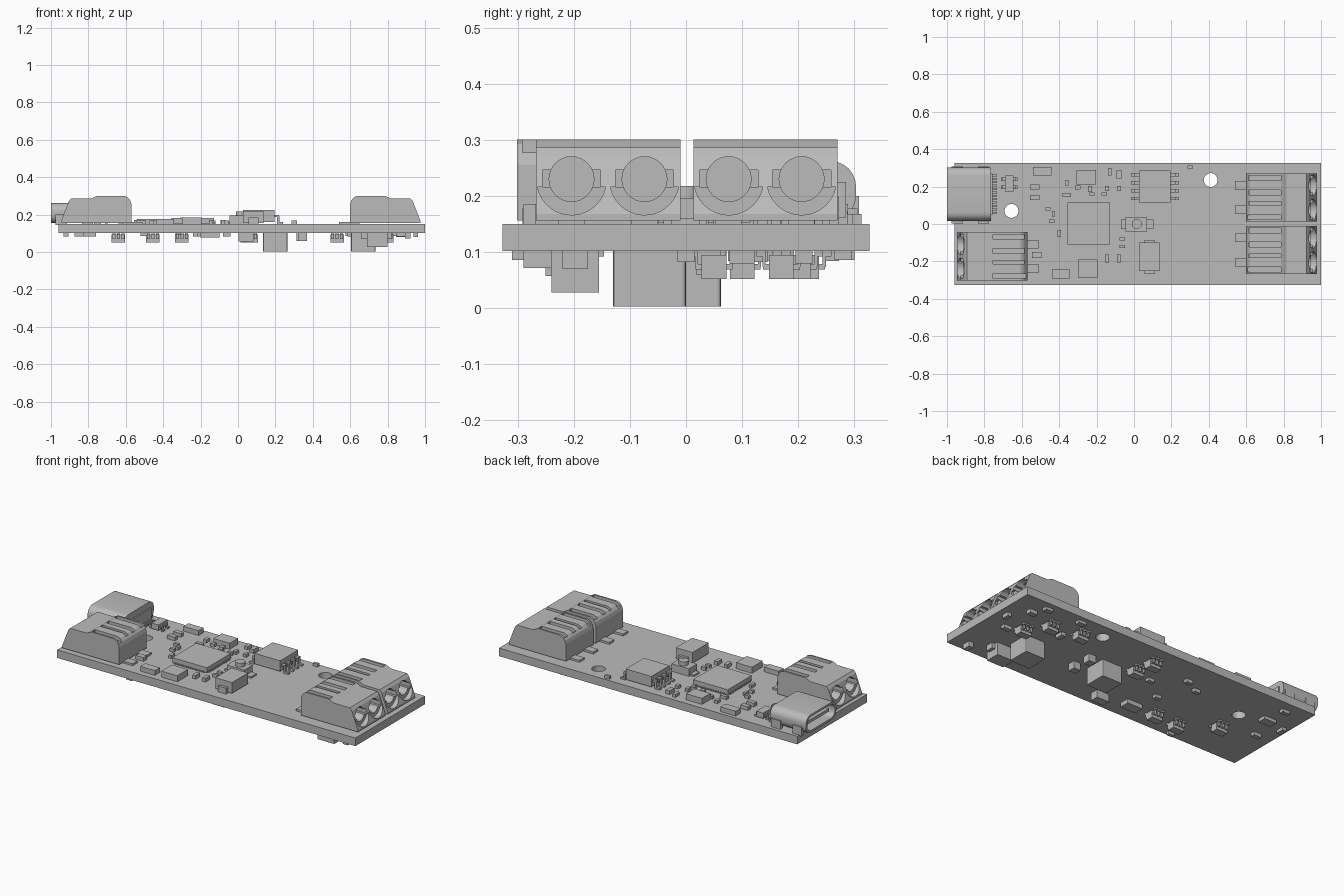
import bpy, bmesh
from math import sin, cos, pi, radians
from mathutils import Vector

cube = bpy.data.objects.get("Cube")
if cube:
    bpy.data.objects.remove(cube)

grey = bpy.data.materials.new("plain grey")
grey.use_nodes = True
grey.diffuse_color = (0.5, 0.5, 0.5, 1)
grey.node_tree.nodes["Principled BSDF"].inputs["Base Color"].default_value = (0.5, 0.5, 0.5, 1)

TOP, BOTTOM = 0.15, 0.102


def finish(name, bm):
    bmesh.ops.recalc_face_normals(bm, faces=bm.faces)
    mesh = bpy.data.meshes.new(name)
    bm.to_mesh(mesh)
    bm.free()
    mesh.materials.append(grey)
    ob = bpy.data.objects.new(name, mesh)
    bpy.context.collection.objects.link(ob)
    return ob


def add_box(bm, x0, x1, y0, y1, z0, z1):
    verts = bmesh.ops.create_cube(bm, size=1)["verts"]
    for v in verts:
        v.co = Vector((x1 if v.co.x > 0 else x0, y1 if v.co.y > 0 else y0, z1 if v.co.z > 0 else z0))


def box(name, *limits):
    bm = bmesh.new()
    add_box(bm, *limits)
    return finish(name, bm)


def prism(name, points, axis, a, b):
    """Extrude a closed 2D outline along one axis, from a to b."""
    place = {"x": lambda p, t: (t, p[0], p[1]),
             "y": lambda p, t: (p[0], t, p[1]),
             "z": lambda p, t: (p[0], p[1], t)}[axis]
    bm = bmesh.new()
    face = bm.faces.new([bm.verts.new(place(p, a)) for p in points])
    new = bmesh.ops.extrude_face_region(bm, geom=[face])["geom"]
    shift = Vector(place((0, 0), b - a))
    bmesh.ops.translate(bm, vec=shift, verts=[v for v in new if isinstance(v, bmesh.types.BMVert)])
    return finish(name, bm)


def circle(cx, cy, r, n=32):
    return [(cx + r * cos(2 * pi * i / n), cy + r * sin(2 * pi * i / n)) for i in range(n)]


def round_rect(x0, x1, y0, y1, r, n=6):
    pts = []
    for k, (cx, cy) in enumerate([(x1 - r, y1 - r), (x0 + r, y1 - r), (x0 + r, y0 + r), (x1 - r, y0 + r)]):
        for i in range(n + 1):
            a = pi / 2 * (k + i / n)
            pts.append((cx + r * cos(a), cy + r * sin(a)))
    return pts


def cut(ob, *cutters):
    for c in cutters:
        mod = ob.modifiers.new("cut", "BOOLEAN")
        mod.operation = "DIFFERENCE"
        mod.solver = "EXACT"
        mod.object = c
        c.hide_render = True
        c.hide_set(True)


def smooth(ob):
    bpy.ops.object.select_all(action="DESELECT")
    ob.select_set(True)
    bpy.context.view_layer.objects.active = ob
    bpy.ops.object.shade_smooth_by_angle(angle=radians(30))


# Board with two mounting holes
board = box("board", -0.96, 1.0, -0.327, 0.327, BOTTOM, TOP)
cut(board, *[prism("hole_cutter", circle(x, y, 0.037), "z", 0, 0.2) for x, y in [(0.41, 0.235), (-0.655, 0.07)]])

# Wire terminal blocks: side profile measured from the back to the wire end
PROFILE = [(0, 0), (0, .1), (.006, .12), (.02, .137), (.04, .145), (.185, .145), (.215, .13),
           (.322, .13), (.335, .115), (.375, .012), (.375, 0)]


def terminal(name, back, side, y0):
    base = 0.156
    block = prism(name, [(back + side * u, base + h) for u, h in PROFILE], "y", y0, y0 + 0.257)

    def span(u0, u1):
        return sorted((back + side * u0, back + side * u1))

    cutters = []
    bores = [y0 + 0.063, y0 + 0.193]
    for y in bores:
        cutters.append(prism("bore_cutter", circle(y, 0.23, 0.04), "x", *span(0.2, 0.45)))
        cutters.append(box("wing_cutter", *span(0.25, 0.45), y - 0.052, y + 0.052, 0.216, 0.246))
        funnel = [p for p in circle(y, 0.228, 0.062) if p[1] < 0.217]
        cutters.append(prism("funnel_cutter", funnel, "x", *span(0.345, 0.45)))
    for s, e in [(.01, .036), (.088, .107), (.143, .17), (.22, .246)]:
        cutters.append(box("slot_cutter", *span(-0.05 if s < .02 else 0.015, 0.185), y0 + s, y0 + e, 0.277, 0.33))
    cut(block, *cutters)
    bm = bmesh.new()
    for y in bores:
        add_box(bm, *span(-0.06, 0.05), y - 0.023, y + 0.023, TOP, 0.162)
    finish(name + "_leads", bm)


terminal("right_terminal_back", 0.6, 1, 0.013)
terminal("right_terminal_front", 0.6, 1, -0.267)
terminal("left_terminal", -0.57, -1, -0.301)

# Cable socket: open shell, tongue, mounting tabs and rear contacts
shell = prism("socket_shell", round_rect(0.017, 0.303, 0.156, 0.262, 0.045), "x", -1.0, -0.765)
cut(shell, prism("socket_cutter", round_rect(0.03, 0.29, 0.168, 0.25, 0.038), "x", -1.1, -0.8))
smooth(shell)
box("socket_tongue", -0.98, -0.79, 0.06, 0.26, 0.2, 0.218)
bm = bmesh.new()
for x in (-0.945, -0.805):
    for y in (0.013, 0.297):
        add_box(bm, x - 0.03, x + 0.03, y - 0.011, y + 0.011, 0.145, 0.2)
add_box(bm, -0.77, -0.757, 0.05, 0.27, TOP, 0.225)
for i in range(12):
    y = 0.06 + i * 0.0182
    add_box(bm, -0.765, -0.732, y - 0.005, y + 0.005, TOP, 0.162)
finish("socket_contacts", bm)


# Packages with side legs
def legged(name, x0, x1, y0, y1, near, far, legs, reach, along_x=True):
    d = 1 if near > TOP - 0.01 else -1
    surface = TOP if d > 0 else BOTTOM
    bm = bmesh.new()
    add_box(bm, x0, x1, y0, y1, min(near, far), max(near, far))
    mid = (near + far) / 2
    lo, hi = (y0, y1) if along_x else (x0, x1)
    p, q = (x0, x1) if along_x else (y0, y1)
    for edge, out in ((p, -1), (q, 1)):
        for i in range(legs):
            c = lo + (hi - lo) * (i + 0.5) / legs
            w = min(0.009, (hi - lo) / legs / 3)
            pieces = [(edge, edge + out * reach / 2, mid - 0.005, mid + 0.005),
                      (edge + out * reach * 0.3, edge + out * reach * 0.55, surface, mid),
                      (edge + out * reach * 0.3, edge + out * reach, surface, surface + d * 0.01)]
            for a, b, za, zb in pieces:
                s, z = sorted((a, b)), sorted((za, zb))
                if along_x:
                    add_box(bm, *s, c - w, c + w, *z)
                else:
                    add_box(bm, c - w, c + w, *s, *z)
    return finish(name, bm)


legged("driver_chip", 0.028, 0.196, 0.115, 0.285, 0.162, 0.225, 4, 0.045)
legged("small_transistor", -0.69, -0.645, 0.175, 0.26, 0.157, 0.19, 2, 0.022)
box("diode", 0.028, 0.137, -0.252, -0.1, 0.156, 0.22)
box("diode_leads", 0.055, 0.11, -0.268, -0.085, TOP, 0.185)

# Main chip with a rim of flat contacts
box("main_chip", -0.355, -0.127, -0.11, 0.115, 0.153, 0.183)
bm = bmesh.new()
for i in range(14):
    t = -0.095 + i * 0.0147
    add_box(bm, -0.36, -0.122, t - 0.003, t + 0.003, TOP, 0.158)
    add_box(bm, t - 0.244, t - 0.238, -0.115, 0.12, TOP, 0.158)
finish("main_chip_contacts", bm)

# Push button
box("button_base", -0.045, 0.07, -0.04, 0.037, TOP, 0.195)
box("button_leads", -0.07, 0.105, -0.027, 0.025, TOP, 0.16)
smooth(prism("button_cap", circle(0.015, 0, 0.027), "z", 0.19, 0.218))

# Small top parts: centre x, centre y, width, depth, height
TOP_PARTS = [
    (-.49, .282, .1, .047, .028), (-.255, .25, .105, .078, .036), (-.39, -.268, .096, .047, .028),
    (-.248, -.24, .105, .1, .036), (-.53, .198, .05, .027, .022), (-.53, .142, .05, .027, .022),
    (-.13, .28, .02, .04, .018), (-.08, .265, .026, .045, .022), (-.36, .155, .045, .02, .018),
    (-.145, .19, .02, .028, .018), (-.08, .19, .02, .028, .018), (-.235, .187, .02, .032, .018),
    (-.36, .22, .02, .03, .018), (-.3, .195, .03, .02, .018), (-.52, -.165, .052, .032, .022),
    (-.145, -.185, .022, .043, .022), (-.08, -.185, .022, .043, .022), (-.063, -.08, .028, .017, .018),
    (-.063, -.12, .028, .017, .018), (-.4, -.05, .017, .037, .018), (-.46, .08, .028, .017, .018),
    (-.43, .055, .017, .028, .018), (-.44, .015, .028, .017, .018), (-.16, .16, .03, .017, .018),
    (-.225, .16, .028, .017, .018), (.3, .305, .03, .016, .018)]
for x, y, w, d, h in TOP_PARTS:
    box("top_part", x - w / 2, x + w / 2, y - d / 2, y + d / 2, TOP, TOP + h)

# Large parts under the board
prism("power_coil_right", round_rect(.605, .735, -.13, .0, .006, 2), "z", 0.003, BOTTOM)
prism("power_coil_middle", round_rect(.135, .265, -.068, .062, .006, 2), "z", 0.003, BOTTOM)
box("power_capacitor", 0.69, 0.8, -0.24, -0.155, 0.028, BOTTOM)
box("power_capacitor_leads", 0.66, 0.82, -0.22, -0.175, 0.07, BOTTOM)

# Small transistors under the board
for x, y in [(.71, .17), (.795, .05), (.07, .1), (.05, .215), (-.3, -.19), (-.455, -.2), (-.64, -.07), (.53, .2)]:
    legged("under_transistor", x - .036, x + .036, y - .022, y + .022, 0.095, 0.052, 3, 0.022, False)

# Small flat parts under the board: centre x, centre y, width, depth, height
UNDER_PARTS = [
    (.335, .04, .045, .045, .042), (.346, -.07, .045, .045, .042), (.87, .0, .05, .03, .02),
    (.907, -.265, .03, .05, .03), (.043, -.225, .08, .05, .045), (-.15, -.2, .1, .06, .025),
    (-.315, .13, .04, .025, .02), (-.22, .18, .04, .025, .02), (-.8, .13, .08, .05, .018),
    (-.85, -.02, .05, .025, .02), (-.81, .26, .05, .025, .018), (-.92, .1, .025, .05, .018),
    (.87, .21, .05, .03, .022), (.95, .1, .025, .045, .022), (.6, .285, .05, .03, .016),
    (-.06, .06, .04, .025, .018), (-.2, -.05, .04, .025, .018), (.82, .28, .05, .03, .016),
    (.6, .12, .03, .05, .02), (-.5, -.3, .04, .02, .016)]
for x, y, w, d, h in UNDER_PARTS:
    box("under_part", x - w / 2, x + w / 2, y - d / 2, y + d / 2, BOTTOM - h, BOTTOM)
